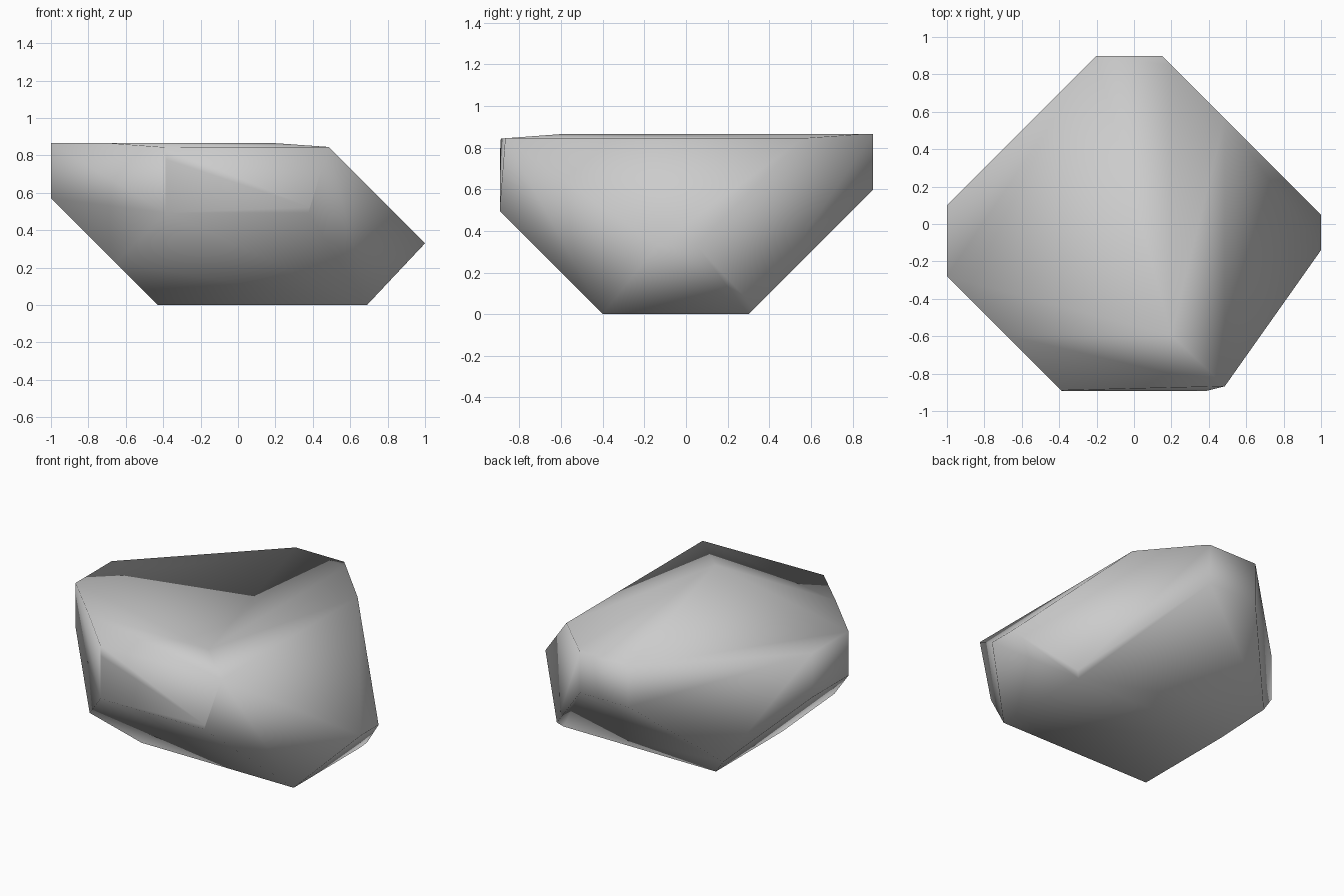
import bpy, bmesh
from mathutils import Vector

if "Cube" in bpy.data.objects:
    bpy.data.objects.remove(bpy.data.objects["Cube"])

# Boulder: a block chipped down by flat cuts, each (outward normal, offset)
CUTS = [
    ((1, 0, 1), 1.33), ((1, 0, -0.94), 0.69), ((-1, 0, -1), 0.43),      # side bevels
    ((0, -1, -1), 0.40), ((0, 1, -1), 0.30),                            # front and back undersides
    ((1, 1, 0), 1.05), ((-1, 1, 0), 1.10), ((-1, -1, 0), 1.28),         # upright corners
    ((1, -0.88, -0.245), 1.042),                                        # front right corner
    ((0.02, -1, 0.06), 0.932), ((0, -0.074, 1), 0.909), ((0.07, 0, 1), 0.879),  # slight tilts
]
LOW, HIGH = Vector((-1, -0.893, 0)), Vector((1, 0.897, 0.865))

bm = bmesh.new()
bmesh.ops.create_cube(bm, size=1)
for v in bm.verts:
    v.co = Vector([LOW[i] if v.co[i] < 0 else HIGH[i] for i in range(3)])

# Slice off each chip and close the cut
for normal, offset in CUTS:
    n = Vector(normal)
    bmesh.ops.bisect_plane(bm, geom=bm.verts[:] + bm.edges[:] + bm.faces[:], dist=1e-5,
                           plane_co=n * offset / n.length_squared, plane_no=n, clear_outer=True)
    rim = [e for e in bm.edges if e.is_boundary]
    if rim:
        bmesh.ops.holes_fill(bm, edges=rim, sides=0)

# Merge tiny slivers and rebuild a clean skin
bmesh.ops.remove_doubles(bm, verts=bm.verts, dist=0.02)
bmesh.ops.recalc_face_normals(bm, faces=bm.faces)
for f in bm.faces:
    f.smooth = True

mesh = bpy.data.meshes.new("boulder")
bm.to_mesh(mesh)
bm.free()
bpy.context.collection.objects.link(bpy.data.objects.new("boulder", mesh))
